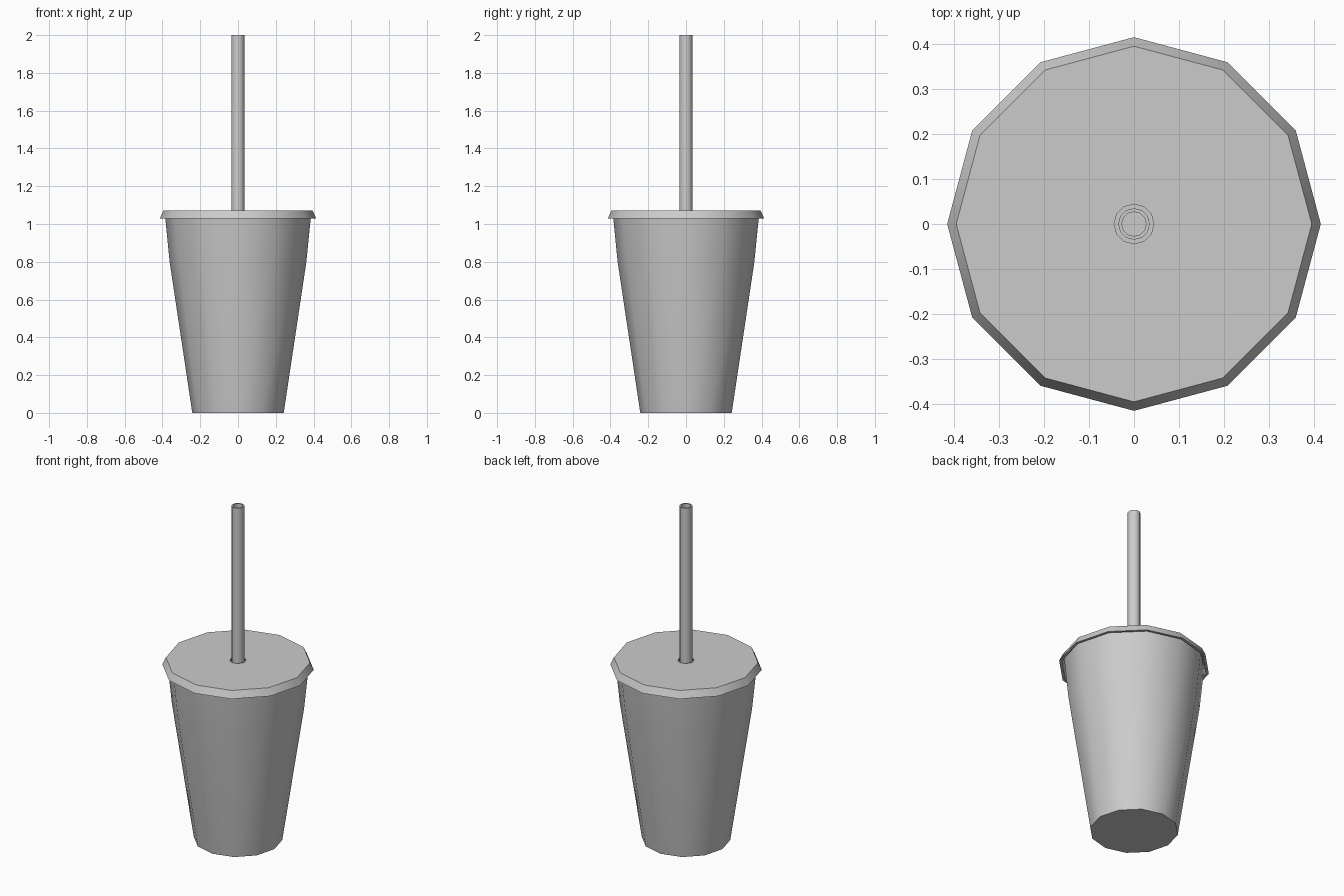
import bpy, bmesh, math

if "Cube" in bpy.data.objects:
    bpy.data.objects.remove(bpy.data.objects["Cube"])


def lathe(name, profile, sides=12, closed=False):
    """Revolve (radius, z) points around z; radius 0 becomes a pole."""
    bm = bmesh.new()
    rings = []
    for r, z in profile:
        if r == 0:
            rings.append([bm.verts.new((0, 0, z))] * sides)
        else:
            rings.append([bm.verts.new((r * math.cos(2 * math.pi * i / sides),
                                        r * math.sin(2 * math.pi * i / sides), z))
                          for i in range(sides)])
    pairs = list(zip(rings, rings[1:]))
    if closed:
        pairs.append((rings[-1], rings[0]))
    for a, b in pairs:
        for i in range(sides):
            j = (i + 1) % sides
            corners = list(dict.fromkeys((a[i], a[j], b[j], b[i])))
            bm.faces.new(corners)
    bmesh.ops.recalc_face_normals(bm, faces=bm.faces)
    mesh = bpy.data.meshes.new(name)
    bm.to_mesh(mesh)
    bm.free()
    obj = bpy.data.objects.new(name, mesh)
    bpy.context.collection.objects.link(obj)
    bpy.ops.object.select_all(action='DESELECT')
    obj.select_set(True)
    bpy.context.view_layer.objects.active = obj
    bpy.ops.object.shade_smooth_by_angle(angle=math.radians(35))
    return obj


# Tapered cup with a thin wall and a closed floor
lathe("cup", [(0, 0), (0.242, 0), (0.362, 0.8), (0.387, 1.05),
              (0.372, 1.05), (0.347, 0.8), (0.229, 0.02), (0, 0.02)])

# Flared lid with a skirt and a central straw hole
lathe("lid", [(0.044, 1.072), (0.394, 1.072), (0.414, 1.03),
              (0.399, 1.03), (0.387, 1.055), (0.044, 1.055)], closed=True)

# Hollow straw passing through the lid
lathe("straw", [(0.035, 2.0), (0.035, 0.03), (0.027, 0.03), (0.027, 2.0)], closed=True)
